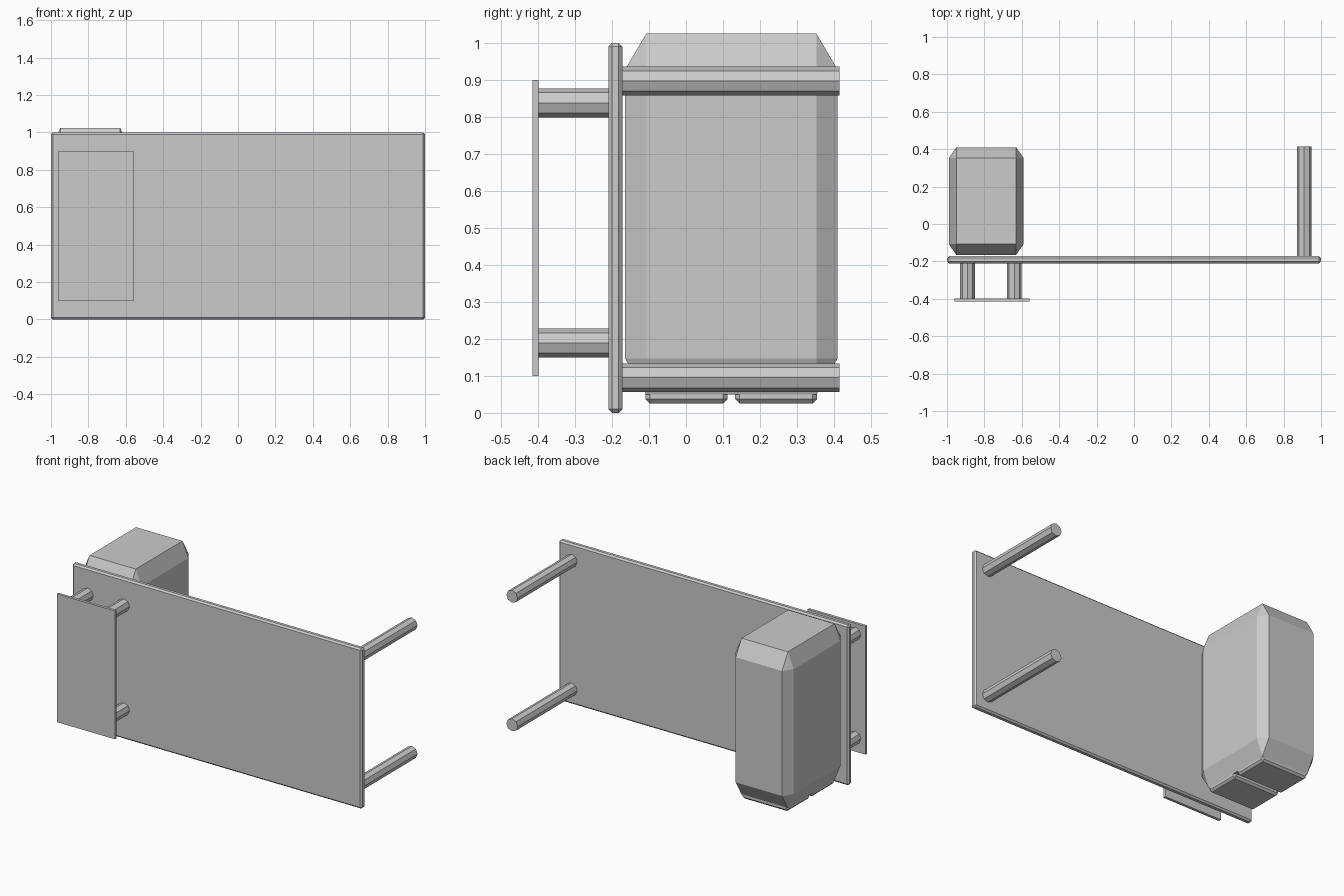
import bpy
import bmesh
from math import pi
from mathutils import Matrix, Vector

cube = bpy.data.objects.get("Cube")
if cube:
    bpy.data.objects.remove(cube, do_unlink=True)

GREY = (0.6, 0.6, 0.6, 1)
grey = bpy.data.materials.new("plain grey")
grey.use_nodes = True
grey.diffuse_color = GREY
grey.node_tree.nodes["Principled BSDF"].inputs["Base Color"].default_value = GREY


def finish(name, bm):
    mesh = bpy.data.meshes.new(name)
    bmesh.ops.recalc_face_normals(bm, faces=bm.faces)
    bm.to_mesh(mesh)
    bm.free()
    mesh.materials.append(grey)
    obj = bpy.data.objects.new(name, mesh)
    bpy.context.collection.objects.link(obj)
    return obj


def box(name, low, high, chamfer=0, proportional=False):
    """Box between two corners; a proportional chamfer is stretched with the box."""
    low, high = Vector(low), Vector(high)
    bm = bmesh.new()
    bmesh.ops.create_cube(bm, size=1)
    if not proportional:
        bmesh.ops.scale(bm, vec=high - low, verts=bm.verts)
    if chamfer:
        bmesh.ops.bevel(bm, geom=bm.edges[:], offset=chamfer, segments=1,
                        affect='EDGES', profile=0.5)
    if proportional:
        bmesh.ops.scale(bm, vec=high - low, verts=bm.verts)
    bmesh.ops.translate(bm, vec=(low + high) / 2, verts=bm.verts)
    return finish(name, bm)


def rod(name, x, z, y0, y1, radius=0.039):
    """Eight-sided rod running front to back, with a corner pointing up."""
    bm = bmesh.new()
    bmesh.ops.create_cone(bm, cap_ends=True, segments=8, radius1=radius,
                          radius2=radius, depth=y1 - y0)
    bmesh.ops.rotate(bm, matrix=Matrix.Rotation(pi / 2, 3, 'X'), verts=bm.verts)
    bmesh.ops.translate(bm, vec=(x, (y0 + y1) / 2, z), verts=bm.verts)
    return finish(name, bm)


# Main board and the small plate in front of it
box("board", (-1, -0.21, 0), (1, -0.172, 1), chamfer=0.01)
box("front_plate", (-0.96, -0.415, 0.1), (-0.56, -0.398, 0.9))

# Spacers between plate and board, and long rods behind the board
for level, z_front, z_back in (("lower", 0.189, 0.095), ("upper", 0.838, 0.897)):
    for side, x in (("right", -0.89), ("left", -0.64)):
        rod(f"{level}_{side}_spacer", x, z_front, -0.4, -0.2)
    rod(f"{level}_rear_rod", 0.91, z_back, -0.18, 0.415)

# Chamfered housing behind the board, with two pads underneath
box("housing", (-0.99, -0.165, 0.05), (-0.59, 0.41, 1.025),
    chamfer=0.1, proportional=True)
for name, y0, y1 in (("front_pad", -0.109, 0.112), ("rear_pad", 0.133, 0.354)):
    box(name, (-0.95, y0, 0.025), (-0.63, y1, 0.08), chamfer=0.012)
